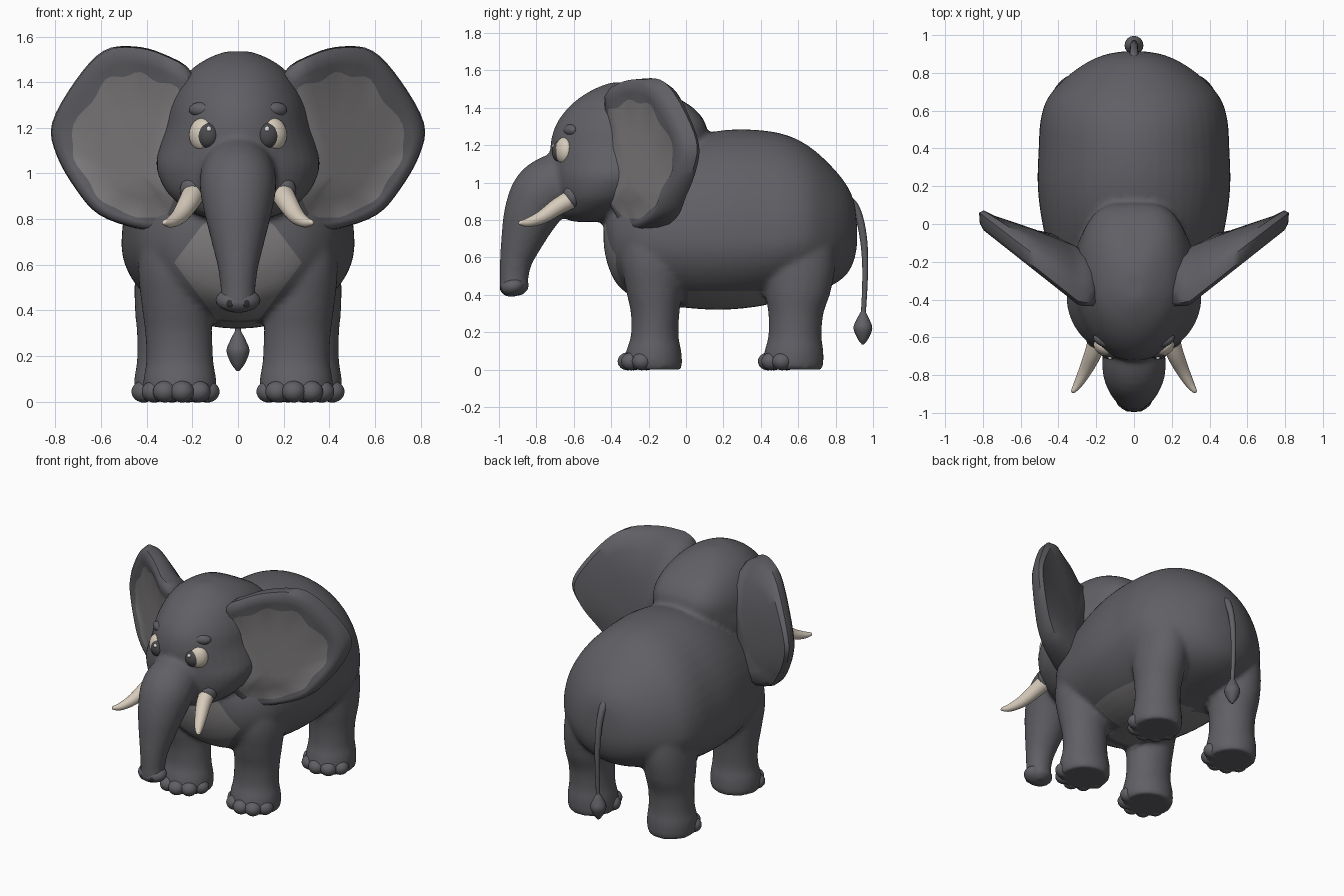
import bpy, bmesh
from math import sin, cos, pi, radians, copysign
from mathutils import Vector, Matrix

if "Cube" in bpy.data.objects:
    bpy.data.objects.remove(bpy.data.objects["Cube"])


def material(name, rgb):
    m = bpy.data.materials.new(name)
    m.use_nodes = True
    m.diffuse_color = (*rgb, 1)
    bsdf = m.node_tree.nodes["Principled BSDF"]
    bsdf.inputs["Base Color"].default_value = (*rgb, 1)
    bsdf.inputs["Roughness"].default_value = 0.8
    return m


GREY = material("skin_grey", (0.118, 0.115, 0.128))
LIGHT = material("soft_skin", (0.215, 0.205, 0.21))
IVORY = material("ivory", (0.68, 0.6, 0.5))
IRIS = material("iris_grey", (0.07, 0.07, 0.075))
WHITE = material("highlight_white", (0.85, 0.85, 0.85))
DARK = material("nostril_dark", (0.03, 0.03, 0.032))


def finish(name, bm, mats, angle=45):
    mesh = bpy.data.meshes.new(name)
    for f in bm.faces:
        f.smooth = True
    bm.to_mesh(mesh)
    bm.free()
    for m in mats:
        mesh.materials.append(m)
    mesh.set_sharp_from_angle(angle=radians(angle))
    ob = bpy.data.objects.new(name, mesh)
    bpy.context.collection.objects.link(ob)
    return ob


def smooth_rows(rows, steps=4, closed=False):
    """Catmull-Rom interpolation of tuples."""
    n, out = len(rows), []
    for i in range(n if closed else n - 1):
        pick = (lambda k: rows[k % n]) if closed else (lambda k: rows[min(max(k, 0), n - 1)])
        a, b, c, d = (pick(i + k) for k in (-1, 0, 1, 2))
        for s in range(steps):
            t = s / steps
            out.append(tuple(
                q + 0.5 * t * (r - p + t * (2*p - 5*q + 4*r - w + t * (3*(q - r) + w - p)))
                for p, q, r, w in zip(a, b, c, d)))
    return out if closed else out + [rows[-1]]


def loft(name, rings, mats, light_from=None):
    """Skin a list of point rings and cap both ends; late rows may take the second colour."""
    bm = bmesh.new()
    rows = [[bm.verts.new(p) for p in ring] for ring in rings]
    n = len(rows[0])
    for k in range(len(rows) - 1):
        for i in range(n):
            j = (i + 1) % n
            f = bm.faces.new((rows[k][i], rows[k][j], rows[k + 1][j], rows[k + 1][i]))
            f.material_index = int(light_from is not None and k >= light_from)
    bm.faces.new(rows[0][::-1])
    bm.faces.new(rows[-1]).material_index = int(light_from is not None)
    bmesh.ops.recalc_face_normals(bm, faces=bm.faces)
    return finish(name, bm, mats)


def angles(n):
    return [2 * pi * i / n for i in range(n)]


def stacked(name, rows, mat, side=1, n=28, back_power=1.0):
    """Horizontal slices: height, centre x, front y, back y, half width."""
    def across(a):
        return copysign(abs(cos(a)) ** (back_power if sin(a) > 0 else 1), cos(a))
    rings = [[(side * (cx + rx * across(a)), (yf + yb) / 2 + (yb - yf) / 2 * sin(a), z)
              for a in angles(n)] for z, cx, yf, yb, rx in smooth_rows(rows)]
    return loft(name, rings, [mat])


def tube(name, path, mat, n=20):
    """Round tube along points (x, y, z, radius)."""
    pts = smooth_rows(path)
    rings = []
    for i, (*p, r) in enumerate(pts):
        t = Vector(pts[min(i + 1, len(pts) - 1)][:3]) - Vector(pts[max(i - 1, 0)][:3])
        u = t.cross(Vector((1, 0, 0))).normalized()
        v = t.cross(u).normalized()
        rings.append([Vector(p) + r * (u * cos(a) + v * sin(a)) for a in angles(n)])
    return loft(name, rings, [mat])


def blob(name, loc, scale, mat, facing=(0, -1, 0)):
    """Ellipsoid; scale is width, height and depth along its facing."""
    z = Vector(facing).normalized()
    x = Vector((0, 0, 1)).cross(z).normalized()
    rot = Matrix((x, z.cross(x), z)).transposed().to_4x4()
    bm = bmesh.new()
    bmesh.ops.create_uvsphere(
        bm, u_segments=20, v_segments=12, radius=1,
        matrix=Matrix.Translation(loc) @ rot @ Matrix.Diagonal((*scale, 1)))
    return finish(name, bm, [mat])


# Body: y, centre z, half width, height above and below centre
body_rows = [(-.44, .74, .08, .08, .08), (-.415, .72, .22, .18, .17), (-.355, .7, .33, .28, .26),
             (-.22, .7, .43, .4, .34), (0, .69, .485, .54, .36), (.2, .69, .51, .59, .37),
             (.4, .69, .505, .59, .35), (.55, .7, .495, .55, .32), (.67, .71, .455, .475, .3),
             (.78, .71, .355, .375, .26), (.86, .71, .24, .275, .2), (.9, .71, .14, .18, .12),
             (.915, .71, .04, .05, .04)]
body_rings = [[(rx * cos(a), y, zc + (up if sin(a) > 0 else down) * sin(a)) for a in angles(48)]
              for y, zc, rx, up, down in smooth_rows(body_rows)]
skin_parts = [loft("body", body_rings, [GREY])]

# Head
skin_parts.append(stacked("head", [
    (.79, 0, -.6, -.45, .06), (.815, 0, -.66, -.36, .17), (.86, 0, -.68, -.28, .25),
    (.93, 0, -.7, -.18, .32), (1.03, 0, -.715, -.06, .358), (1.12, 0, -.72, .04, .342),
    (1.2, 0, -.725, .1, .318), (1.3, 0, -.7, .11, .298), (1.39, 0, -.64, .05, .257),
    (1.46, 0, -.56, -.06, .2), (1.51, 0, -.47, -.17, .12), (1.535, 0, -.4, -.26, .05)],
    GREY, n=40, back_power=.58))

# Trunk with its flared tip
skin_parts.append(tube("trunk", [
    (0, -.56, 1.02, .15), (0, -.67, 1.0, .163), (0, -.765, .94, .168), (0, -.828, .83, .148),
    (0, -.875, .7, .116), (0, -.909, .58, .087), (0, -.919, .48, .076), (0, -.917, .43, .078),
    (0, -.915, .395, .04)], GREY, n=28))
blob("trunk_tip", (0, -.924, .445), (.098, .054, .072), GREY, (0, -1, -.25))

# Ear outline, x and z
ear_outline = smooth_rows([(.2, 1.44), (.33, 1.525), (.46, 1.557), (.59, 1.537), (.71, 1.41),
                           (.815, 1.22), (.795, 1.08), (.71, .93), (.61, .82), (.45, .76),
                           (.33, .752), (.25, .82), (.22, 1.0), (.18, 1.25)], 4, True)


def ear_ring(side, scale, depth, taper=0, wave=0):
    ring = []
    for i, (x, z) in enumerate(ear_outline):
        s = scale + wave * sin(1.1 * i)
        x, z = .42 + (x - .42) * s, 1.0 + (z - 1.0) * s
        y = max(-.46 + .79 * (x - .25), -.43) + depth + taper * (.8 - x)
        lower_sweep = max(0, .92 - z) * max(0, .8 - x) * 1.2
        ring.append((side * x, y + lower_sweep, z))
    return ring


ear_layers = [(.1, .1, .42), (.5, .1, .4), (.8, .1, .28), (.94, .1, .13), (1, .07, .03),
              (.99, .015, 0), (.94, -.005, 0), (.86, -.002, 0), (.78, .012, 0, .022), (.45, .018, 0),
              (.1, .018, 0)]

front_leg = [(0, .255, -.31, -.025, .148), (.03, .255, -.33, -.02, .16), (.1, .255, -.32, -.025, .16),
             (.18, .255, -.295, -.04, .147), (.3, .26, -.295, -.035, .147), (.42, .27, -.32, -.02, .152),
             (.58, .285, -.345, .0, .152), (.72, .28, -.33, -.02, .13), (.8, .26, -.26, -.08, .07)]
hind_leg = [(0, .3, .43, .73, .145), (.03, .3, .41, .735, .155), (.1, .3, .42, .735, .155),
            (.18, .3, .44, .725, .143), (.3, .3, .44, .735, .143), (.42, .3, .42, .775, .153),
            (.58, .29, .4, .8, .16), (.74, .27, .43, .78, .15), (.85, .25, .5, .7, .08)]

for side, label in ((1, "left"), (-1, "right")):
    loft(label + "_ear", [ear_ring(side, *layer) for layer in ear_layers], [GREY, LIGHT], 8)

    # Legs and toes
    for leg, rows, cy in (("front", front_leg, -.19), ("hind", hind_leg, .56)):
        skin_parts.append(stacked(f"{label}_{leg}_leg", rows, GREY, side))
        cx = rows[0][1]
        for i, a in enumerate((-80, -42, -5, 32, 68)):
            x = cx + .122 * sin(radians(a))
            y = cy - .122 * cos(radians(a))
            blob(f"{label}_{leg}_toe_{i + 1}", (side * x, y, .044), (.053, .048, .054), GREY,
                 (side * sin(radians(a)), -cos(radians(a)), 0))

    # Tusk and its gum
    tube(label + "_tusk", [(side * .19, -.6, .92, .05), (side * .215, -.68, .875, .046),
                           (side * .255, -.77, .815, .036), (side * .295, -.845, .787, .024),
                           (side * .322, -.885, .785, .012), (side * .327, -.892, .786, .004)], IVORY)
    blob(label + "_tusk_gum", (side * .2, -.61, .925), (.056, .06, .045), GREY, (side * .3, -1, -.3))

    # Eye with iris and highlight
    look = Vector((side * .46, -.89, 0)).normalized()
    eye = Vector((side * .154, -.649, 1.17))
    inward = Vector((-side * .89, -.46, 0))
    blob(label + "_eye", eye, (.064, .074, .048), IVORY, look)
    blob(label + "_iris", eye + inward * .03 + look * .012 - Vector((0, 0, .004)),
         (.05, .057, .042), IRIS, look)
    blob(label + "_eye_highlight", eye + inward * .05 + look * .04 + Vector((0, 0, .024)),
         (.012, .012, .01), WHITE, look)
    blob(label + "_brow", (side * .165, -.618, 1.28), (.055, .032, .03), GREY, look)
    blob(label + "_nostril", (side * .036, -.982, .432), (.017, .02, .01), DARK, (side * .3, -1, 0))

# Blend body, head, trunk and legs into one skin
bm = bmesh.new()
for part in skin_parts:
    bm.from_mesh(part.data)
    bpy.data.objects.remove(part)
blend = finish("skin_blend", bm, [GREY])
remesh = blend.modifiers.new("Remesh", 'REMESH')
remesh.mode = 'VOXEL'
remesh.voxel_size = .016
soften = blend.modifiers.new("Smooth", 'SMOOTH')
soften.factor = .5
soften.iterations = 6
blended = blend.evaluated_get(bpy.context.evaluated_depsgraph_get())
bm = bmesh.new()
bm.from_mesh(blended.to_mesh())
bpy.data.objects.remove(blend)
bmesh.ops.triangulate(bm, faces=bm.faces)


# Cut and colour the pale chest and belly
def cut(co, normal, near, far):
    faces = [f for f in bm.faces if near < f.calc_center_median().y < far]
    geom = faces + list({e for f in faces for e in f.edges}) + list({v for f in faces for v in f.verts})
    bmesh.ops.bisect_plane(bm, geom=geom, plane_co=co, plane_no=normal)


cut((0, 0, .42), (0, 0, 1), -.5, .5)
for sx in (1, -1):
    for sz in (1, -1):
        cut((sx * .28, 0, .61), (sx, 0, sz * .75), -.5, -.15)
bm.normal_update()
for f in bm.faces:
    c = f.calc_center_median()
    chest = -.47 < c.y < -.2 and c.z < .78 and abs(c.x) + .75 * abs(c.z - .61) < .28
    between_legs = abs(c.x) < .11 or .01 < c.y < .42
    belly = -.15 < c.y < .45 and .3 < c.z < .42 and between_legs
    f.material_index = int(chest or belly)
finish("skin", bm, [GREY, LIGHT])

# Tail and tuft
tube("tail", [(0, .81, .92, .03), (0, .885, .89, .025), (0, .927, .81, .021), (0, .95, .69, .019),
              (0, .958, .56, .016), (0, .955, .42, .014), (0, .947, .28, .013)], GREY, 12)
stacked("tail_tuft", [(.135, 0, .94, .952, .006), (.165, 0, .917, .975, .029), (.22, 0, .896, .996, .05),
                      (.265, 0, .91, .982, .036), (.315, 0, .938, .958, .01)], GREY, n=16)
